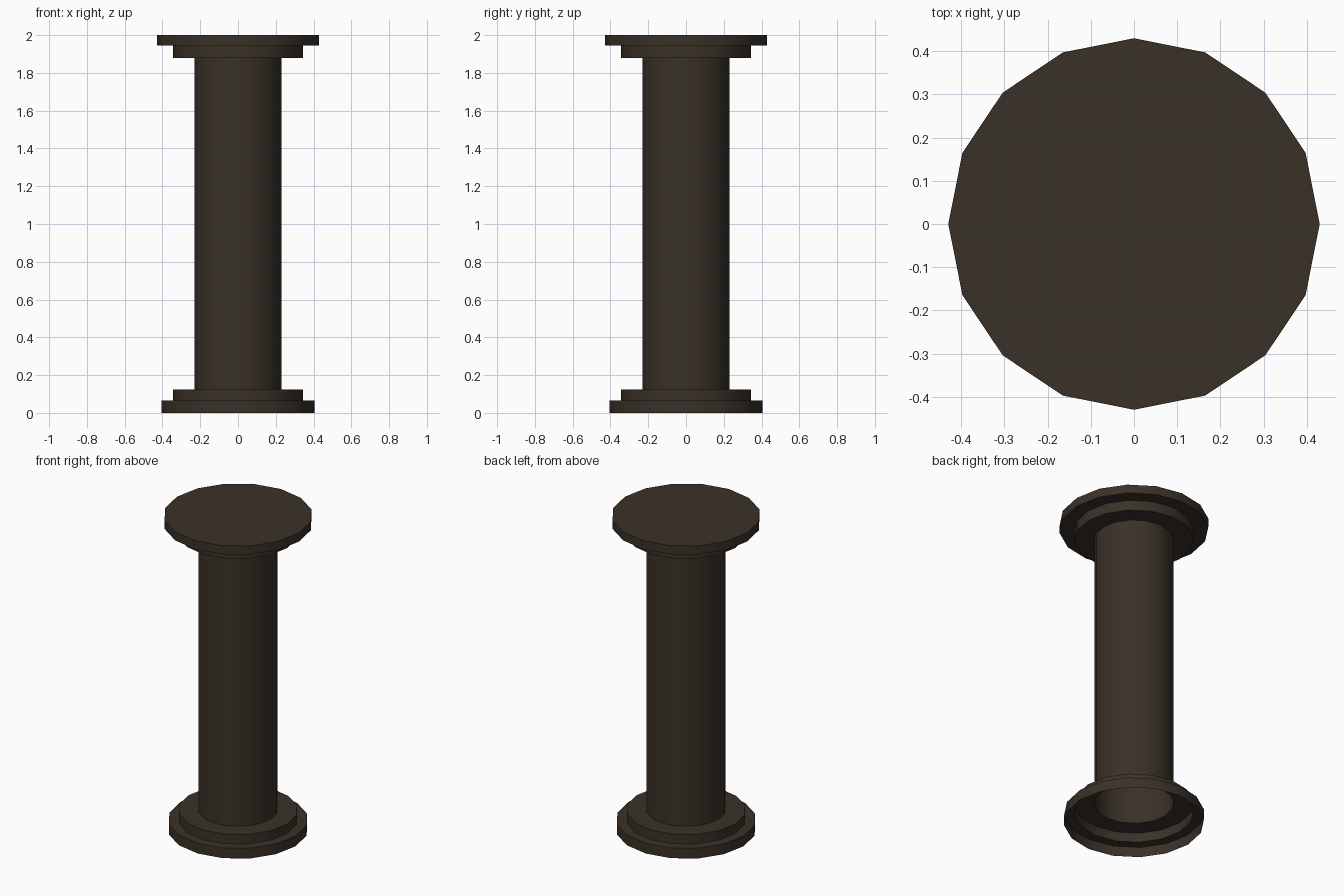
import bpy, bmesh, math

if "Cube" in bpy.data.objects:
    bpy.data.objects.remove(bpy.data.objects["Cube"])

SIDES = 16

stone = bpy.data.materials.new("dark brown stone")
stone.diffuse_color = (0.042, 0.031, 0.021, 1.0)
stone.use_nodes = True
stone.node_tree.nodes["Principled BSDF"].inputs["Base Color"].default_value = stone.diffuse_color


def lathe(name, profile):
    """Spin a (radius, z) profile around the z axis as a single open skin."""
    bm = bmesh.new()
    rings = []
    for r, z in profile:
        if r == 0:
            rings.append([bm.verts.new((0, 0, z))] * SIDES)
        else:
            rings.append([bm.verts.new((r * math.cos(math.tau * i / SIDES),
                                        r * math.sin(math.tau * i / SIDES), z))
                          for i in range(SIDES)])
    for low, high in zip(rings, rings[1:]):
        for i in range(SIDES):
            j = (i + 1) % SIDES
            corners = [low[i], low[j], high[j], high[i]]
            bm.faces.new(list(dict.fromkeys(corners)))
    mesh = bpy.data.meshes.new(name)
    bm.to_mesh(mesh)
    bm.free()
    obj = bpy.data.objects.new(name, mesh)
    bpy.context.collection.objects.link(obj)
    mesh.materials.append(stone)
    bpy.ops.object.select_all(action='DESELECT')
    obj.select_set(True)
    bpy.context.view_layer.objects.active = obj
    bpy.ops.object.shade_smooth_by_angle(angle=math.radians(30))
    return obj


# Stepped base, hollow and open underneath
lathe("base", [(0.405, 0), (0.405, 0.065), (0.345, 0.065),
               (0.345, 0.125), (0.23, 0.125)])

# Plain round shaft
lathe("shaft", [(0.23, 0.125), (0.23, 1.88)])

# Stepped capital with a flat closed top
lathe("capital", [(0.23, 1.88), (0.345, 1.88), (0.345, 1.945),
                  (0.43, 1.945), (0.43, 2.0), (0, 2.0)])
